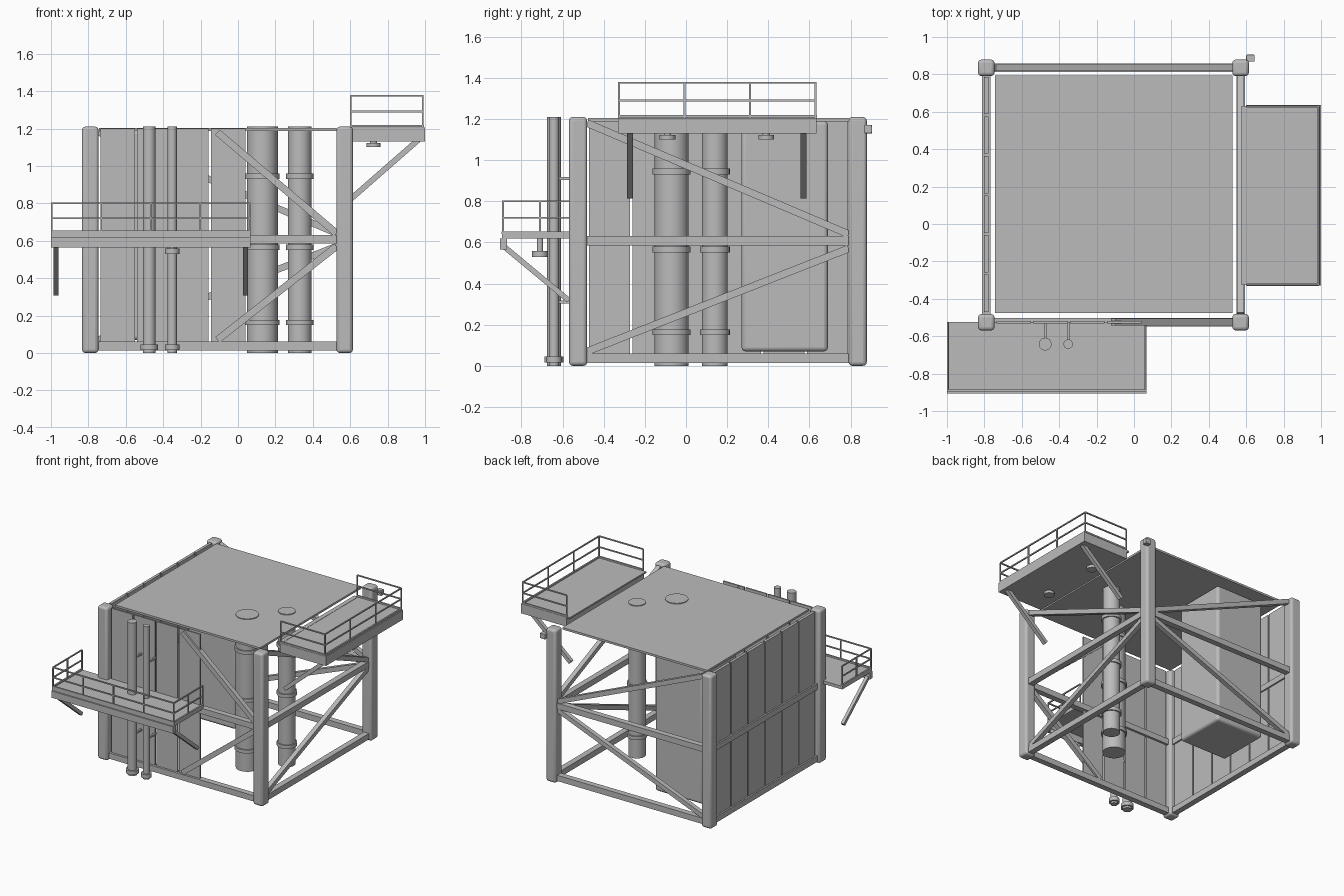
import bpy, math
from mathutils import Vector

cube = bpy.data.objects.get("Cube")
if cube:
    bpy.data.objects.remove(cube, do_unlink=True)

steel = bpy.data.materials.new("steel grey")
steel.use_nodes = True
GREY = (0.5, 0.5, 0.5, 1)
steel.diffuse_color = GREY
steel.node_tree.nodes["Principled BSDF"].inputs["Base Color"].default_value = GREY


def finish(name, bevel=0, smooth=False):
    ob = bpy.context.object
    ob.name = name
    ob.data.materials.append(steel)
    if bevel:
        mod = ob.modifiers.new("Bevel", "BEVEL")
        mod.width, mod.segments = bevel, 3
    if smooth or bevel:
        bpy.ops.object.shade_smooth_by_angle(angle=math.radians(35))
    return ob


def box(name, xs, ys, zs, bevel=0):
    """Box from its low and high limit on each axis."""
    lo, hi = Vector((xs[0], ys[0], zs[0])), Vector((xs[1], ys[1], zs[1]))
    bpy.ops.mesh.primitive_cube_add(size=1, location=(lo + hi) / 2)
    bpy.context.object.scale = hi - lo
    bpy.ops.object.transform_apply(location=False, rotation=False, scale=True)
    return finish(name, bevel)


def bar(name, a, b, width):
    """Square bar between two points."""
    a, b = Vector(a), Vector(b)
    bpy.ops.mesh.primitive_cube_add(size=1, location=(a + b) / 2)
    ob = bpy.context.object
    ob.scale = (width, width, (b - a).length)
    ob.rotation_euler = (b - a).to_track_quat("Z", "Y").to_euler()
    return finish(name)


def tube(name, x, y, r, z0, z1):
    bpy.ops.mesh.primitive_cylinder_add(vertices=32, radius=r, depth=z1 - z0,
                                        location=(x, y, (z0 + z1) / 2))
    return finish(name, smooth=True)


X0, X1, Y0, Y1 = -0.79, 0.57, -0.525, 0.835   # column centres
H = 1.21
C = 0.044                                     # half column width

# Corner columns
for x in (X0, X1):
    for y in (Y0, Y1):
        box("column", (x - C, x + C), (y - C, y + C), (0, H), 0.018)

# Horizontal beams at the base and at mid height
for z in (0.037, 0.607):
    for y in (Y0, Y1):
        bar("cross_beam", (X0, y, z), (X1, y, z), 0.046)
    for x in (X0, X1):
        bar("side_beam", (x, Y0, z), (x, Y1, z), 0.046)

# Diagonal braces, fanning out from mid height
for z0, z1 in ((0.64, 1.18), (0.57, 0.07)):
    bar("side_brace", (X1, Y1 - C, z0), (X1, Y0 + C, z1), 0.036)
    bar("back_brace", (X1 - C, Y1, z0), (X0 + C, Y1, z1), 0.036)
    bar("front_brace", (X1 - C, Y0, z0), (-0.11, Y0, z1), 0.038)

# Roof
box("roof", (-0.742, 0.526), (-0.477, 0.793), (1.188, 1.204))

# Wall panels with narrow gaps
for i in range(6):
    y = -0.477 + i * 0.2117
    box("side_panel", (-0.801, -0.779), (y + 0.006, y + 0.2057), (0.06, 1.2))
for i in range(4):
    x = -0.742 + i * 0.197
    box("front_panel", (x + 0.006, x + 0.191), (-0.531, -0.519), (0.06, 1.2))

# Enclosed shaft inside the frame
box("shaft", (-0.63, -0.21), (0.27, 0.69), (0.07, 1.19), 0.02)

# Large flanged ducts
for x, y, r in ((0.13, -0.07, 0.083), (0.33, 0.14, 0.063)):
    tube("duct", x, y, r, 0, 1.21)
    for z in (0.163, 0.565, 0.945):
        tube("duct_flange", x, y, r + 0.01, z - 0.014, z + 0.014)

# Front riser pipes with feet and wall brackets
for x, r in ((-0.475, 0.034), (-0.352, 0.025)):
    tube("riser", x, -0.642, r, 0, 1.21)
    tube("riser_foot", x, -0.642, r + 0.013, 0.015, 0.045)
    for z in (0.31, 0.91):
        bar("riser_bracket", (x, -0.642, z), (x, Y0, z), 0.014)


def railing(points, z0, z1, posts):
    """Three-sided railing along the corner points, with evenly spaced posts."""
    for (a, b), n in zip(zip(points, points[1:]), posts):
        a, b = Vector((*a, 0)), Vector((*b, 0))
        for z in (z1, (z0 + z1) / 2):
            up = Vector((0, 0, z))
            bar("rail", a + up, b + up, 0.009)
        for i in range(n + 1):
            p = a.lerp(b, i / n)
            bar("rail_post", p + Vector((0, 0, z0)), p + Vector((0, 0, z1)), 0.009)
        toe = Vector((0, 0, z0 + 0.008))
        bar("toe_board", a + toe, b + toe, 0.012)


# Front platform
box("front_deck", (-1, 0.067), (-0.895, Y0), (0.618, 0.642))
box("front_deck_beam", (-1, 0.067), (-0.905, -0.87), (0.565, 0.618))
railing([(-0.995, -0.53), (-0.995, -0.89), (0.062, -0.89), (0.062, -0.53)],
        0.64, 0.8, (2, 4, 2))
for x in (-0.974, 0.041):
    bar("front_strut", (x, -0.885, 0.58), (x, -0.57, 0.318), 0.026)
tube("front_lamp", -0.352, -0.71, 0.038, 0.53, 0.558)
tube("front_lamp_stem", -0.352, -0.71, 0.015, 0.55, 0.62)

# Side platform
box("side_deck", (0.6, 1), (-0.33, 0.635), (1.13, 1.205))
box("side_deck_lip", (0.575, 0.61), (-0.325, 0.63), (1.195, 1.207))
railing([(0.602, -0.325), (0.988, -0.325), (0.988, 0.63), (0.602, 0.63)],
        1.205, 1.376, (1, 3, 1))
for y in (-0.273, 0.572):
    bar("side_strut", (0.965, y, 1.14), (0.605, y, 0.825), 0.03)
for y in (-0.09, 0.39):
    tube("side_lamp", 0.725, y, 0.038, 1.1, 1.122)
    tube("side_lamp_stem", 0.725, y, 0.018, 1.115, 1.14)

# Small junction box on the rear column
box("junction_box", (0.6, 0.645), (0.868, 0.905), (1.13, 1.172), 0.004)
